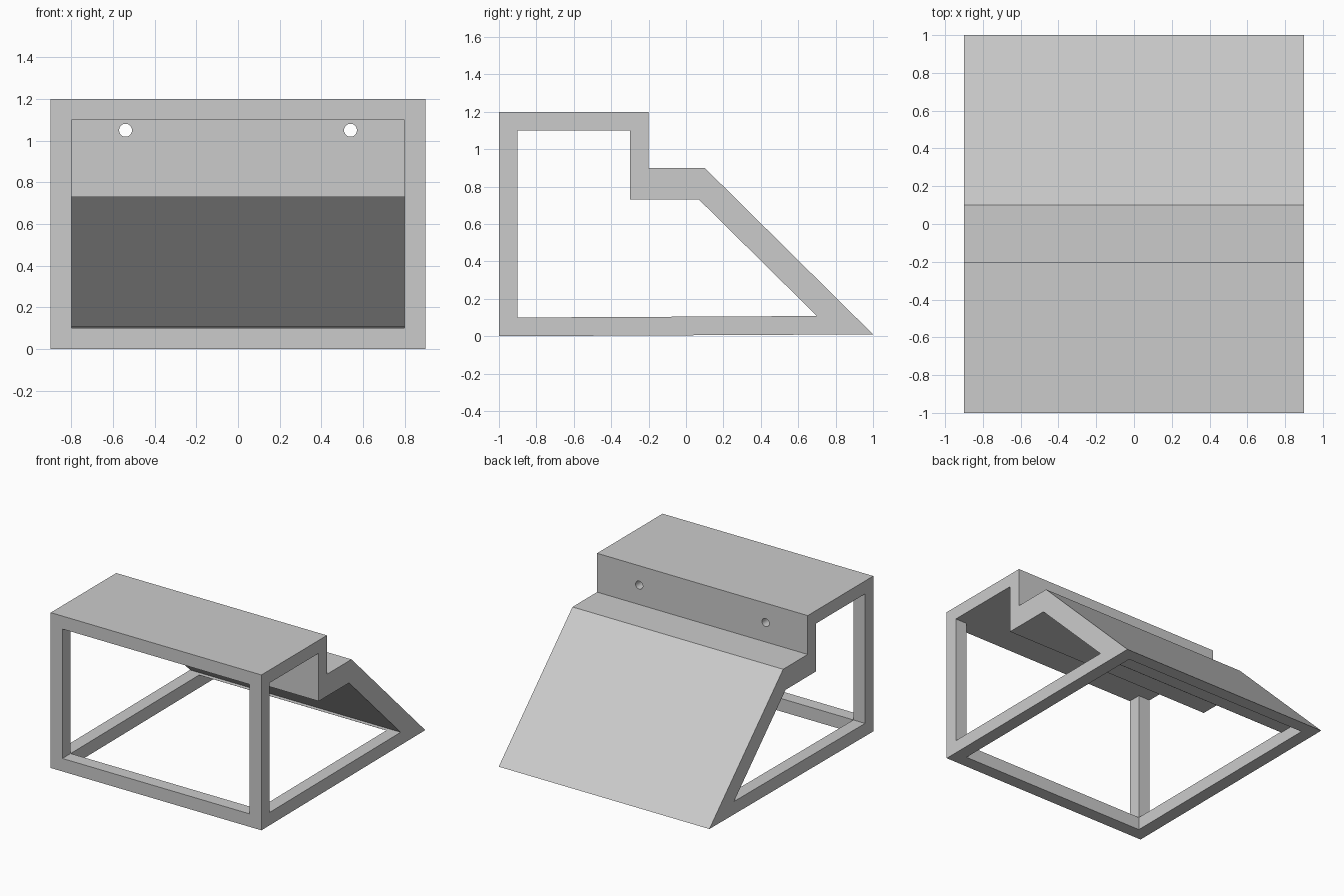
import bpy
import bmesh
import math

if "Cube" in bpy.data.objects:
    bpy.data.objects.remove(bpy.data.objects["Cube"])

grey = bpy.data.materials.new("plain grey")
grey.diffuse_color = (0.6, 0.6, 0.6, 1)
grey.use_nodes = True
grey.node_tree.nodes["Principled BSDF"].inputs["Base Color"].default_value = grey.diffuse_color


def extrude_profile(name, points, half_width):
    """Solid made from a (y, z) outline stretched symmetrically along x."""
    bm = bmesh.new()
    face = bm.faces.new([bm.verts.new((-half_width, y, z)) for y, z in points])
    new = bmesh.ops.extrude_face_region(bm, geom=[face])["geom"]
    verts = [v for v in new if isinstance(v, bmesh.types.BMVert)]
    bmesh.ops.translate(bm, verts=verts, vec=(2 * half_width, 0, 0))
    bmesh.ops.recalc_face_normals(bm, faces=bm.faces)
    mesh = bpy.data.meshes.new(name)
    bm.to_mesh(mesh)
    bm.free()
    obj = bpy.data.objects.new(name, mesh)
    bpy.context.collection.objects.link(obj)
    obj.data.materials.append(grey)
    return obj


def cut(body, cutter):
    """Subtract the cutter from the body, then remove it."""
    bpy.context.view_layer.objects.active = body
    mod = body.modifiers.new("cut", 'BOOLEAN')
    mod.operation = 'DIFFERENCE'
    mod.solver = 'EXACT'
    mod.object = cutter
    bpy.ops.object.modifier_apply(modifier=mod.name)
    bpy.data.objects.remove(cutter)


# Outer shell: raised box, step and ramp
body = extrude_profile("ramp_frame", [
    (-1, 0), (1, 0.01), (0.1, 0.9), (-0.2, 0.9), (-0.2, 1.2), (-1, 1.2)], 0.9)

# Hollow running through both sides
cut(body, extrude_profile("side_hollow", [
    (-0.9, 0.1), (0.7, 0.108), (0.07, 0.73), (-0.3, 0.73),
    (-0.3, 1.1), (-0.9, 1.1)], 1.1))

# Front opening between the posts
cut(body, extrude_profile("front_opening", [
    (-1.1, 0.1), (-0.8, 0.1005), (-0.8, 1.1), (-1.1, 1.1)], 0.8))

# Bottom opening between the floor rails, reaching under the ramp toe
cut(body, extrude_profile("bottom_opening", [
    (-0.9, -0.1), (0.9, -0.1), (0.9, 0.1), (0.68, 0.1),
    (0.6, 0.15), (-0.9, 0.15)], 0.8))

# Two round holes in the upright wall
for x in (-0.54, 0.54):
    bpy.ops.mesh.primitive_cylinder_add(
        vertices=32, radius=0.031, depth=0.3,
        location=(x, -0.25, 1.05), rotation=(math.pi / 2, 0, 0))
    cut(body, bpy.context.object)

# Crisp flat panels, soft hole walls
body.select_set(True)
bpy.context.view_layer.objects.active = body
bpy.ops.object.shade_smooth_by_angle(angle=math.radians(30))
